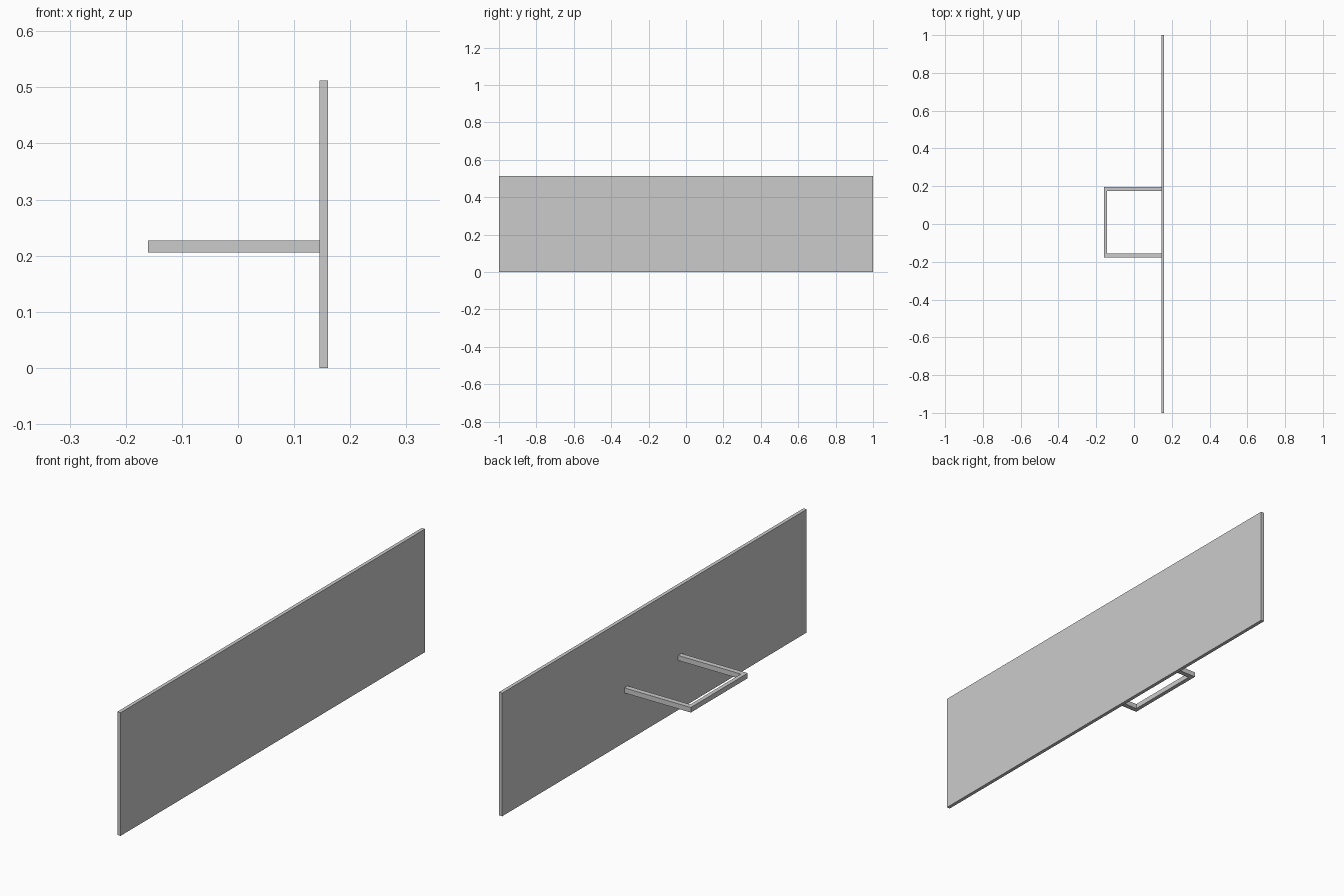
import bpy

# Remove the default cube
cube = bpy.data.objects.get("Cube")
if cube:
    bpy.data.objects.remove(cube, do_unlink=True)

# Single flat grey
grey = bpy.data.materials.new("light grey")
grey.use_nodes = True
colour = (0.6, 0.6, 0.6, 1)
grey.diffuse_color = colour
grey.node_tree.nodes["Principled BSDF"].inputs["Base Color"].default_value = colour


def prism(name, outline, z0, z1):
    """Extrude a flat outline from z0 to z1."""
    n = len(outline)
    verts = [(x, y, z) for z in (z0, z1) for x, y in outline]
    faces = [tuple(reversed(range(n))), tuple(range(n, 2 * n))]
    faces += [(i, (i + 1) % n, (i + 1) % n + n, i + n) for i in range(n)]
    mesh = bpy.data.meshes.new(name)
    mesh.from_pydata(verts, [], faces)
    mesh.materials.append(grey)
    obj = bpy.data.objects.new(name, mesh)
    bpy.context.collection.objects.link(obj)
    return obj


# Upright front panel
inner, outer = 0.145, 0.16
prism("panel", [(inner, -1), (outer, -1), (outer, 1), (inner, 1)], 0, 0.512)

# Square-cornered U handle, its two arms meeting the panel
back, front, bar = -0.16, 0.145, 0.017
low, high, arm = -0.177, 0.197, 0.021
prism("handle", [
    (front, low), (front, low + arm), (back + bar, low + arm),
    (back + bar, high - arm), (front, high - arm), (front, high),
    (back, high), (back, low),
], 0.206, 0.227)
